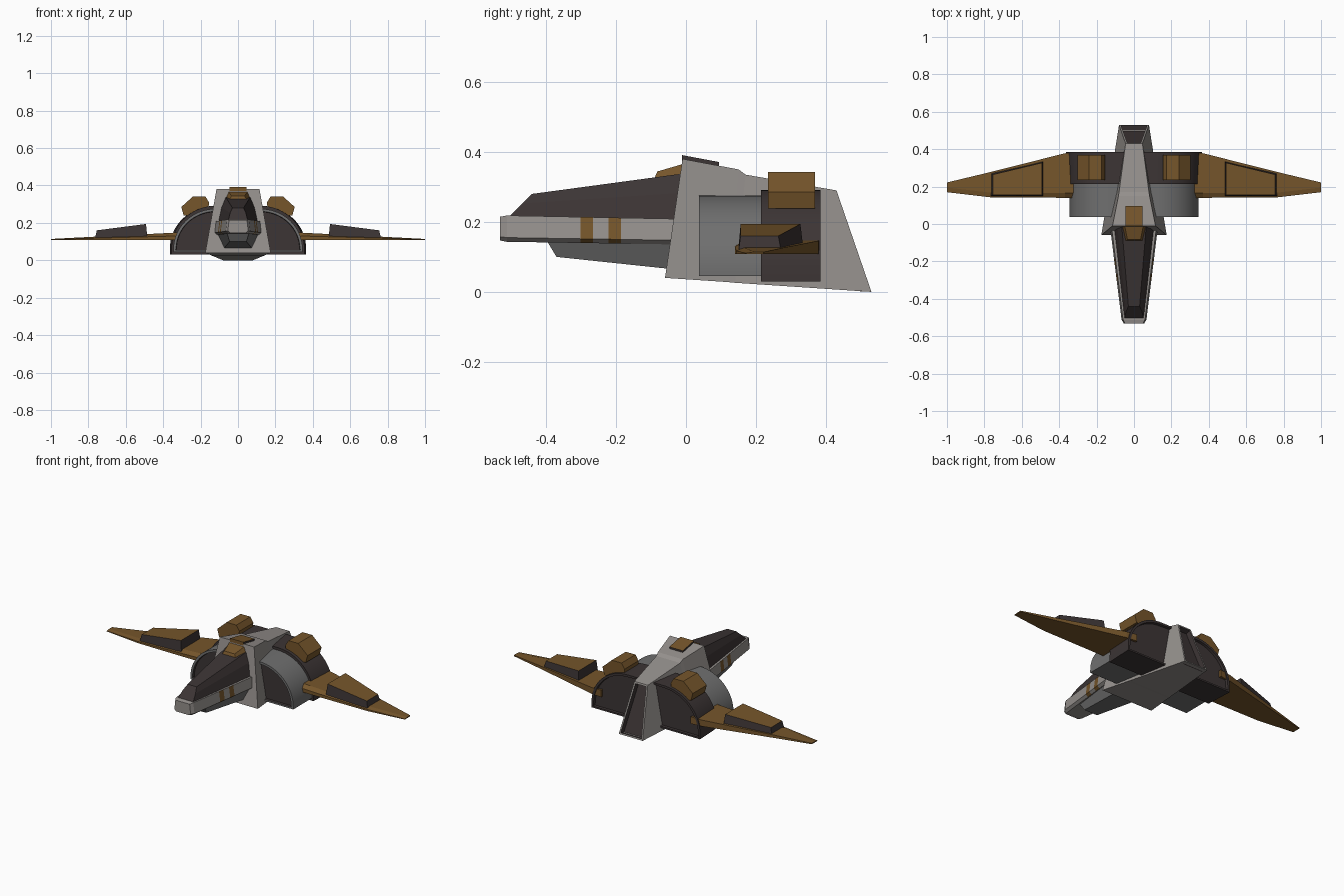
import bpy, bmesh, math
from mathutils import Vector

cube = bpy.data.objects.get("Cube")
if cube:
    bpy.data.objects.remove(cube, do_unlink=True)


def material(name, rgb):
    m = bpy.data.materials.new(name)
    m.use_nodes = True
    m.diffuse_color = (*rgb, 1)
    m.node_tree.nodes["Principled BSDF"].inputs["Base Color"].default_value = (*rgb, 1)
    return m


LIGHT = material("light grey", (0.30, 0.28, 0.265))
GREY = material("mid grey", (0.16, 0.16, 0.16))
DARK = material("dark brown grey", (0.045, 0.035, 0.035))
GOLD = material("bronze gold", (0.18, 0.092, 0.024))


def loft(name, rings, mats, rule=None, mirror=False, insets=(), smooth=False):
    """Skin a list of equal point rings; insets holds (end, width, depth)."""
    bm = bmesh.new()
    vs = [[bm.verts.new(p) for p in ring] for ring in rings]
    n = len(rings[0])
    for a, b in zip(vs, vs[1:]):
        for i in range(n):
            j = (i + 1) % n
            bm.faces.new((a[i], a[j], b[j], b[i]))
    caps = {"start": bm.faces.new(vs[0]), "end": bm.faces.new(vs[-1])}
    bmesh.ops.recalc_face_normals(bm, faces=bm.faces)
    bm.normal_update()
    if rule:
        for f in bm.faces:
            f.material_index = rule(f.calc_center_median(), f.normal)
    for end, width, depth in insets:
        bmesh.ops.inset_region(bm, faces=[caps[end]], thickness=width)
        res = bmesh.ops.inset_region(bm, faces=[caps[end]], thickness=0.002, depth=-depth)
        for f in res["faces"] + [caps[end]]:
            f.material_index = 1
    me = bpy.data.meshes.new(name)
    bm.to_mesh(me)
    bm.free()
    for m in mats:
        me.materials.append(m)
    if smooth:
        me.polygons.foreach_set("use_smooth", [True] * len(me.polygons))
        me.set_sharp_from_angle(angle=math.radians(30))
    ob = bpy.data.objects.new(name, me)
    bpy.context.collection.objects.link(ob)
    if mirror:
        ob.modifiers.new("Mirror", "MIRROR").use_mirror_merge = False
    return ob


def prism(profile, y0, y1, scale=1.0):
    """Rings of an x-z profile running along y."""
    return [[(x, y0, z) for x, z in profile],
            [(x * scale, y1, z) for x, z in profile]]


def slab(yb, zb, wb, yt, zt, wt):
    """Four-cornered ring, bottom edge then top edge."""
    return [(-wb, yb, zb), (wb, yb, zb), (wt, yt, zt), (-wt, yt, zt)]


# Central spine with a recessed tail panel
loft("spine", [slab(-0.06, 0.04, 0.175, -0.01, 0.38, 0.115),
               slab(0.12, 0.028, 0.145, 0.15, 0.35, 0.083),
               slab(0.14, 0.026, 0.142, 0.17, 0.335, 0.08),
               slab(0.53, 0.0, 0.08, 0.43, 0.29, 0.045)],
     [LIGHT, DARK], insets=[("end", 0.014, 0.03)])

# Nose hull with two gold stripes on each side
def nose_ring(y):
    t = (y + 0.5) / 0.5
    w = 0.068 + 0.062 * t
    zb, zt = 0.143 - 0.008 * t, 0.218 - 0.01 * t
    return [(-w + 0.015, y, zb), (w - 0.015, y, zb), (w, y, zb + 0.012),
            (w - 0.008, y, zt), (-w + 0.008, y, zt), (-w, y, zb + 0.012)]


STRIPES = ((-0.302, -0.266), (-0.221, -0.186))
tip = [(x * 0.8, -0.532, 0.147 + (z - 0.143) * 0.9) for x, y, z in nose_ring(-0.5)]
loft("nose_hull",
     [tip] + [nose_ring(y) for y in (-0.512, *STRIPES[0], *STRIPES[1], 0.0)],
     [LIGHT, GOLD],
     rule=lambda c, n: int(abs(n.x) > 0.5 and any(a < c.y < b for a, b in STRIPES)))

# Cockpit canopy
def canopy_ring(yb, wb, yt, zt, wt, zb):
    ym, zm, wm = yb * 0.4 + yt * 0.6, zb * 0.4 + zt * 0.6, wb * 0.55 + wt * 0.45
    return [(-wb, yb, zb), (wb, yb, zb), (wm, ym, zm),
            (wt, yt, zt), (-wt, yt, zt), (-wm, ym, zm)]


loft("canopy", [canopy_ring(-0.508, 0.052, -0.44, 0.28, 0.03, 0.212),
                canopy_ring(0.02, 0.112, 0.02, 0.342, 0.068, 0.2)], [DARK])

# Keel under the nose
loft("keel", [slab(-0.37, 0.1, 0.045, -0.40, 0.15, 0.06),
              slab(-0.03, 0.064, 0.075, -0.03, 0.15, 0.115)], [GREY])


# Rounded side pods: a front shell and a broader rear shell
def pod_profile(cx, cz, rx, rz, base, steps=16):
    arc = [(cx + rx * math.cos(a), cz + rz * math.sin(a))
           for a in (math.pi / 2 * i / steps for i in range(steps + 1))]
    return [(0.03, base), (cx + rx, base)] + arc + [(0.03, cz + rz)]


loft("front_pod", prism(pod_profile(0.12, 0.06, 0.225, 0.215, 0.045), 0.037, 0.23),
     [GREY, DARK], mirror=True, insets=[("start", 0.014, 0.015)], smooth=True)
loft("rear_pod", prism(pod_profile(0.12, 0.065, 0.235, 0.226, 0.03), 0.215, 0.385, 1.025),
     [DARK, DARK], mirror=True, insets=[("end", 0.014, 0.015)], smooth=True)

# Angular gold housings over the rear pods
housing = [(0.16, 0.25), (0.155, 0.31), (0.175, 0.342), (0.24, 0.342),
           (0.303, 0.285), (0.29, 0.238)]
loft("pod_housing", prism(housing, 0.234, 0.368), [GOLD], mirror=True)


# Swept wings
def wing_ring(x, yf, yb, zb, zt):
    edge = zb + (zt - zb) * 0.55
    return [(x, yf, zb), (x, yf, edge), (x, yf + 0.025, zt), (x, yb, zt), (x, yb, zb)]


loft("wing", [wing_ring(0.3, 0.14, 0.385, 0.108, 0.15),
              wing_ring(0.37, 0.14, 0.378, 0.108, 0.146),
              wing_ring(0.77, 0.143, 0.277, 0.108, 0.126),
              wing_ring(1.0, 0.17, 0.222, 0.108, 0.114)], [GOLD], mirror=True)

# Raised wing pods: dark sides with a gold sloping top
def panel_ring(xb, xt, yf, yb, zb, zt):
    return [(xb, yf, zb), (xb, yb, zb), (xt, yb - 0.008, zt), (xt, yf + 0.006, zt)]


loft("wing_pod", [panel_ring(0.485, 0.492, 0.15, 0.335, 0.125, 0.194),
                  panel_ring(0.765, 0.755, 0.15, 0.272, 0.115, 0.16)],
     [DARK, GOLD], rule=lambda c, n: int(n.z > 0.7), mirror=True)

# Gold hatch on the spine and the hood in front of it
loft("top_hatch", [slab(-0.012, 0.37, 0.045, -0.012, 0.391, 0.045),
                   slab(0.095, 0.35, 0.045, 0.095, 0.371, 0.045)],
     [DARK, GOLD], rule=lambda c, n: int(n.z > 0.7 or n.y < -0.7))
loft("canopy_hood", [slab(-0.09, 0.325, 0.045, -0.082, 0.344, 0.035),
                     slab(0.0, 0.33, 0.07, 0.0, 0.368, 0.052)], [GOLD])
